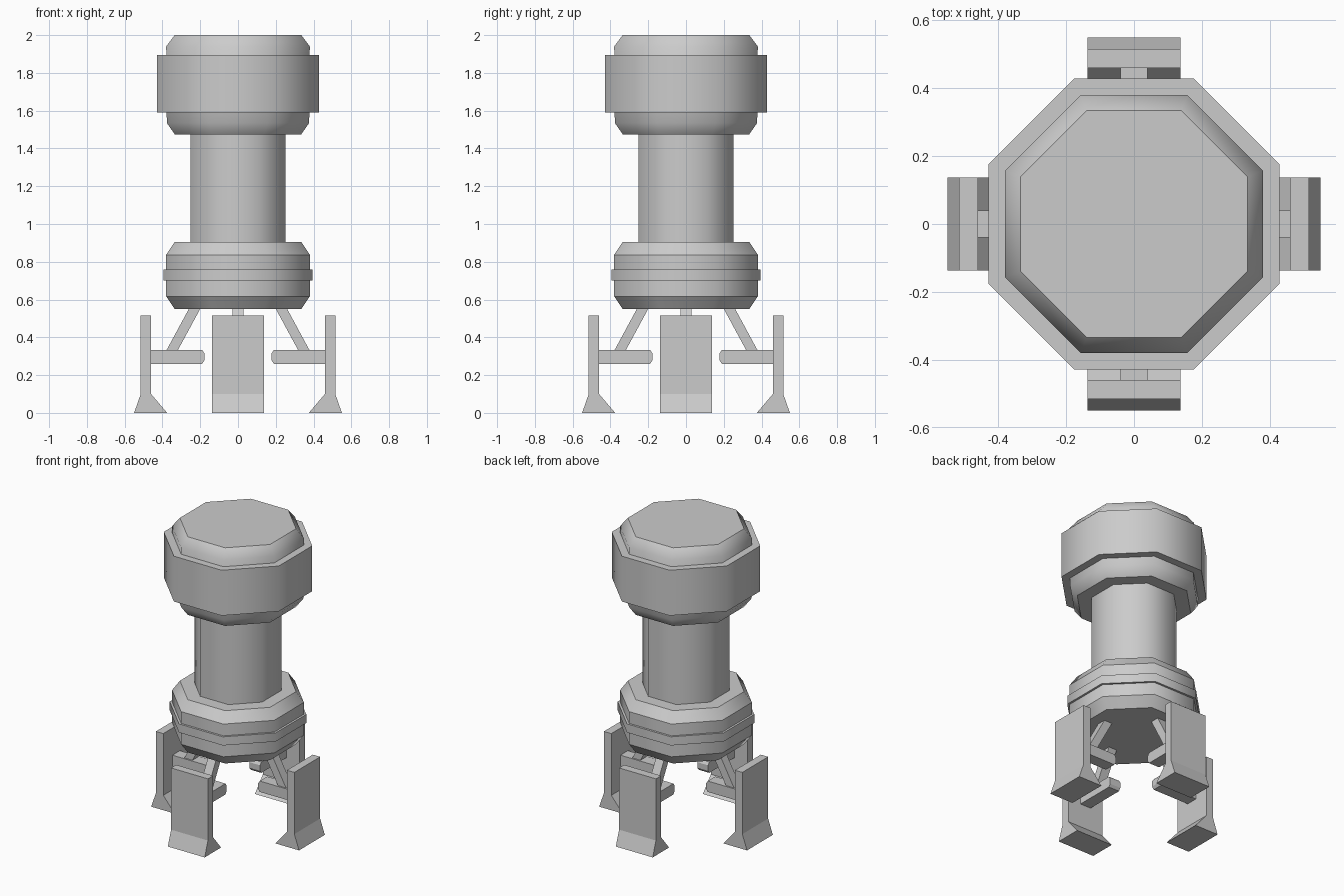
import bpy, bmesh
from math import cos, sin, pi, radians

if "Cube" in bpy.data.objects:
    bpy.data.objects.remove(bpy.data.objects["Cube"])


def finish(name, bm):
    bmesh.ops.recalc_face_normals(bm, faces=bm.faces)
    me = bpy.data.meshes.new(name)
    bm.to_mesh(me)
    bm.free()
    ob = bpy.data.objects.new(name, me)
    bpy.context.collection.objects.link(ob)
    return ob


def octagon(name, profile, sharp_rings=False):
    """Eight-sided turned solid from (apothem, z) points, bottom to top."""
    bm = bmesh.new()
    rings = []
    for a, z in profile:
        r = a / cos(pi / 8)
        rings.append([bm.verts.new((r * cos(pi / 8 + i * pi / 4),
                                    r * sin(pi / 8 + i * pi / 4), z)) for i in range(8)])
    for lo, hi in zip(rings, rings[1:]):
        for i in range(8):
            j = (i + 1) % 8
            bm.faces.new((lo[i], lo[j], hi[j], hi[i])).smooth = True
    bm.faces.new(rings[0][::-1])
    bm.faces.new(rings[-1])
    bmesh.ops.recalc_face_normals(bm, faces=bm.faces)
    for e in bm.edges:
        level = abs(e.verts[0].co.z - e.verts[1].co.z) < 1e-5
        if e.calc_face_angle(0) > radians(48) or (sharp_rings and level):
            e.smooth = False
    return finish(name, bm)


def slab(name, profile, half_width, angle):
    """Extrude an (x, z) outline across y, then turn it around z."""
    bm = bmesh.new()
    face = bm.faces.new([bm.verts.new((x, -half_width, z)) for x, z in profile])
    ext = bmesh.ops.extrude_face_region(bm, geom=[face])
    verts = [g for g in ext["geom"] if isinstance(g, bmesh.types.BMVert)]
    bmesh.ops.translate(bm, verts=verts, vec=(0, 2 * half_width, 0))
    ob = finish(name, bm)
    ob.rotation_euler.z = angle
    return ob


# Body: head, wide collar, column, base drum and its band
octagon("head", [(0.335, 1.475), (0.377, 1.535), (0.38, 1.94), (0.335, 2.0)])
octagon("head_collar", [(0.428, 1.59), (0.428, 1.895)])
octagon("column", [(0.252, 0.88), (0.252, 1.50)])
octagon("base_drum", [(0.335, 0.55), (0.38, 0.617), (0.38, 0.837), (0.335, 0.905)], True)
octagon("base_band", [(0.394, 0.70), (0.394, 0.758)])

# Four legs: flared plate, inward bar, slanted strut up to the base
plate = [(0.375, 0), (0.55, 0), (0.515, 0.10), (0.515, 0.515), (0.46, 0.515), (0.46, 0.10)]
bar = [(0.465, 0.26), (0.465, 0.333), (0.19, 0.333), (0.178, 0.315), (0.178, 0.278), (0.19, 0.26)]
strut = [(0.325, 0.32), (0.385, 0.32), (0.255, 0.56), (0.195, 0.56)]
for k, side in enumerate(("right", "back", "left", "front")):
    a = k * pi / 2
    slab(side + "_leg_plate", plate, 0.137, a)
    slab(side + "_leg_bar", bar, 0.04, a)
    slab(side + "_leg_strut", strut, 0.03, a)
